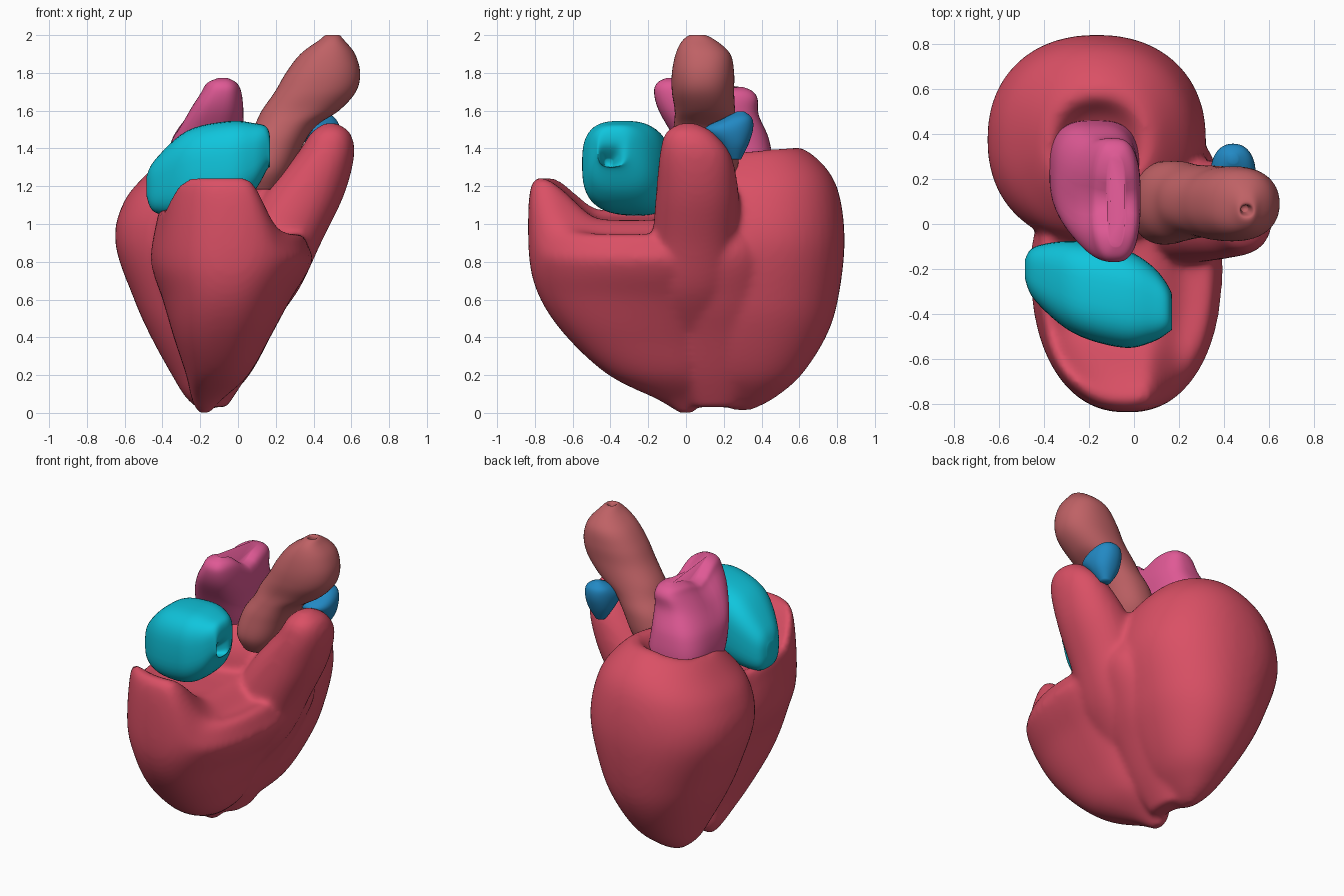
import bpy, bmesh
from math import cos, sin, pi, exp
from mathutils import Vector

SEG, SUB = 48, 6


def clamp01(t):
    t = max(0.0, min(1.0, t))
    return t * t * (3 - 2 * t)


def spline(rings):
    # Catmull-Rom interpolation of the ring parameters
    pts = [Vector(r) for r in rings]
    out = []
    for i in range(len(pts) - 1):
        p0, p1, p2 = pts[max(i - 1, 0)], pts[i], pts[i + 1]
        p3 = pts[min(i + 2, len(pts) - 1)]
        for k in range(SUB):
            t = k / SUB
            out.append(0.5 * (2 * p1 + (p2 - p0) * t + (2 * p0 - 5 * p1 + 4 * p2 - p3) * t * t
                              + (3 * p1 - p0 - 3 * p2 + p3) * t ** 3))
    return out + [pts[-1]]


def loft(bm, rings, u=(1, 0, 0), v=(0, 1, 0), power=2.2, warp=None):
    # rings: (x, y, z, radius along u, radius along v)
    u, v, e, loops = Vector(u), Vector(v), 2 / power, []
    for r in spline(rings):
        loop = []
        for k in range(SEG):
            a = 2 * pi * k / SEG
            c, s = cos(a), sin(a)
            c = abs(c) ** e * (1 if c > 0 else -1)
            s = abs(s) ** e * (1 if s > 0 else -1)
            p = Vector(r[:3]) + u * c * max(r[3], .005) + v * s * max(r[4], .005)
            loop.append(bm.verts.new(warp(p) if warp else p))
        loops.append(loop)
    faces = [bm.faces.new(loops[0]), bm.faces.new(loops[-1])]
    for a, b in zip(loops, loops[1:]):
        for k in range(SEG):
            n = (k + 1) % SEG
            faces.append(bm.faces.new((a[k], a[n], b[n], b[k])))
    bmesh.ops.recalc_face_normals(bm, faces=faces)


def finish(bm, name, color, voxel, smooth):
    me = bpy.data.meshes.new(name)
    bm.to_mesh(me)
    bm.free()
    ob = bpy.data.objects.new(name, me)
    bpy.context.collection.objects.link(ob)
    mat = bpy.data.materials.new(name + "_color")
    mat.diffuse_color = (*color, 1)
    me.materials.append(mat)
    me.shade_smooth()
    if voxel:
        m = ob.modifiers.new("fuse", 'REMESH')
        m.mode, m.voxel_size, m.use_smooth_shade = 'VOXEL', voxel, True
    m = ob.modifiers.new("soften", 'SMOOTH')
    m.factor, m.iterations = 0.5, smooth
    return ob


# Heart muscle: front chamber with raised lip, back chamber, outflow column, side web
def front_warp(p):
    t = clamp01((p.z - .75) / .3)
    lip = clamp01((-p.y - .45) / .27) * (1 - clamp01((p.x - .05) / .2))
    low = clamp01((p.x - .05) / .25)
    p.z += t * (.165 * lip - .13 * low)
    p.x = -.03 + (p.x + .03) * (1 + .22 * (p.y + .3) * clamp01((p.z - .3) / .4))
    return p


def back_warp(p):
    p.z += max(0, p.z - 1) * (.22 * (p.y - .37) + .5 * min(0, p.x + .15))
    return p


bm = bmesh.new()
loft(bm, [(-.18, 0, 0, .03, .04), (-.165, -.03, .07, .08, .12), (-.11, -.14, .2, .165, .27),
          (-.085, -.23, .4, .255, .4), (-.06, -.28, .6, .335, .49), (-.035, -.3, .8, .42, .53),
          (-.03, -.31, 1, .4, .52), (-.04, -.31, 1.08, .36, .47), (-.05, -.3, 1.04, .26, .36),
          (-.05, -.3, 1.02, .1, .1)], power=2.35, warp=front_warp)
loft(bm, [(-.17, .3, .015, .03, .05), (-.165, .31, .08, .11, .16), (-.145, .34, .2, .205, .27),
          (-.145, .36, .4, .315, .38), (-.15, .37, .6, .4, .435), (-.165, .375, .9, .485, .465),
          (-.165, .37, 1.15, .44, .44), (-.16, .37, 1.3, .34, .35), (-.16, .36, 1.39, .22, .22),
          (-.17, .33, 1.3, .13, .15), (-.17, .3, 1.22, .05, .05)], warp=back_warp)
loft(bm, [(.05, .02, .45, .12, .16), (.12, .03, .65, .2, .24), (.21, .05, .9, .23, .23),
          (.345, .06, 1.15, .215, .22), (.46, .05, 1.36, .155, .19), (.49, .02, 1.48, .105, .13),
          (.49, .01, 1.535, .03, .04)])
loft(bm, [(-.12, .16, .03, .06, .12), (-.05, .17, .2, .1, .2), (.03, .17, .4, .13, .23),
          (.1, .17, .6, .17, .26), (.17, .19, .85, .2, .22), (.2, .2, 1.05, .1, .1)])
finish(bm, "heart_muscle", (.7, .08, .13), .017, 14)

# Right upper chamber, lofted along x with a dimpled end
bm = bmesh.new()
loft(bm, [(-.485, -.2, 1.2, .04, .05), (-.44, -.22, 1.2, .12, .14), (-.27, -.28, 1.27, .205, .225),
          (-.05, -.33, 1.31, .22, .235), (.08, -.355, 1.35, .17, .185), (.155, -.38, 1.4, .1, .11),
          (.165, -.4, 1.36, .06, .06), (.1, -.41, 1.32, .02, .02)],
     u=(0, 1, 0), v=(0, 0, 1), power=2.9)
finish(bm, "right_upper_chamber", (.005, .56, .72), 0, 3)


# Left upper chamber with two blunt horns
def horn_warp(p):
    back = clamp01((p.y - .05) / .2)
    notch = exp(-((p.y - .1) / .09) ** 2)
    p.z -= max(0, p.z - 1.45) * (.33 * notch + .15 * back * (1 - notch))
    return p


bm = bmesh.new()
loft(bm, [(-.17, .25, 1.1, .15, .16), (-.175, .24, 1.28, .2, .22), (-.165, .19, 1.45, .185, .25),
          (-.12, .12, 1.6, .15, .265), (-.09, .105, 1.7, .115, .275), (-.085, .1, 1.75, .09, .25),
          (-.08, .1, 1.775, .04, .2)], power=2.9, warp=horn_warp)
finish(bm, "left_upper_chamber", (.74, .1, .3), 0, 3)

# Main artery tube with a small opening at the tip
bm = bmesh.new()
loft(bm, [(.12, .08, 1.18, .1, .12), (.13, .09, 1.28, .15, .18), (.18, .1, 1.42, .165, .18),
          (.25, .1, 1.52, .165, .165), (.33, .1, 1.6, .205, .16), (.41, .09, 1.7, .215, .165),
          (.45, .09, 1.8, .197, .165), (.475, .09, 1.9, .145, .145), (.495, .07, 1.97, .07, .09),
          (.5, .06, 2.0, .03, .03), (.49, .07, 1.94, .015, .015)])
finish(bm, "main_artery", (.52, .12, .13), 0, 2)

# Small outflow valve tucked behind the column
bm = bmesh.new()
loft(bm, [(.44, .26, 1.34, .03, .03), (.44, .25, 1.42, .08, .08), (.44, .225, 1.5, .1, .13),
          (.44, .275, 1.56, .075, .075), (.44, .29, 1.595, .02, .02)])
finish(bm, "outflow_valve", (.016, .25, .55), 0, 2)
